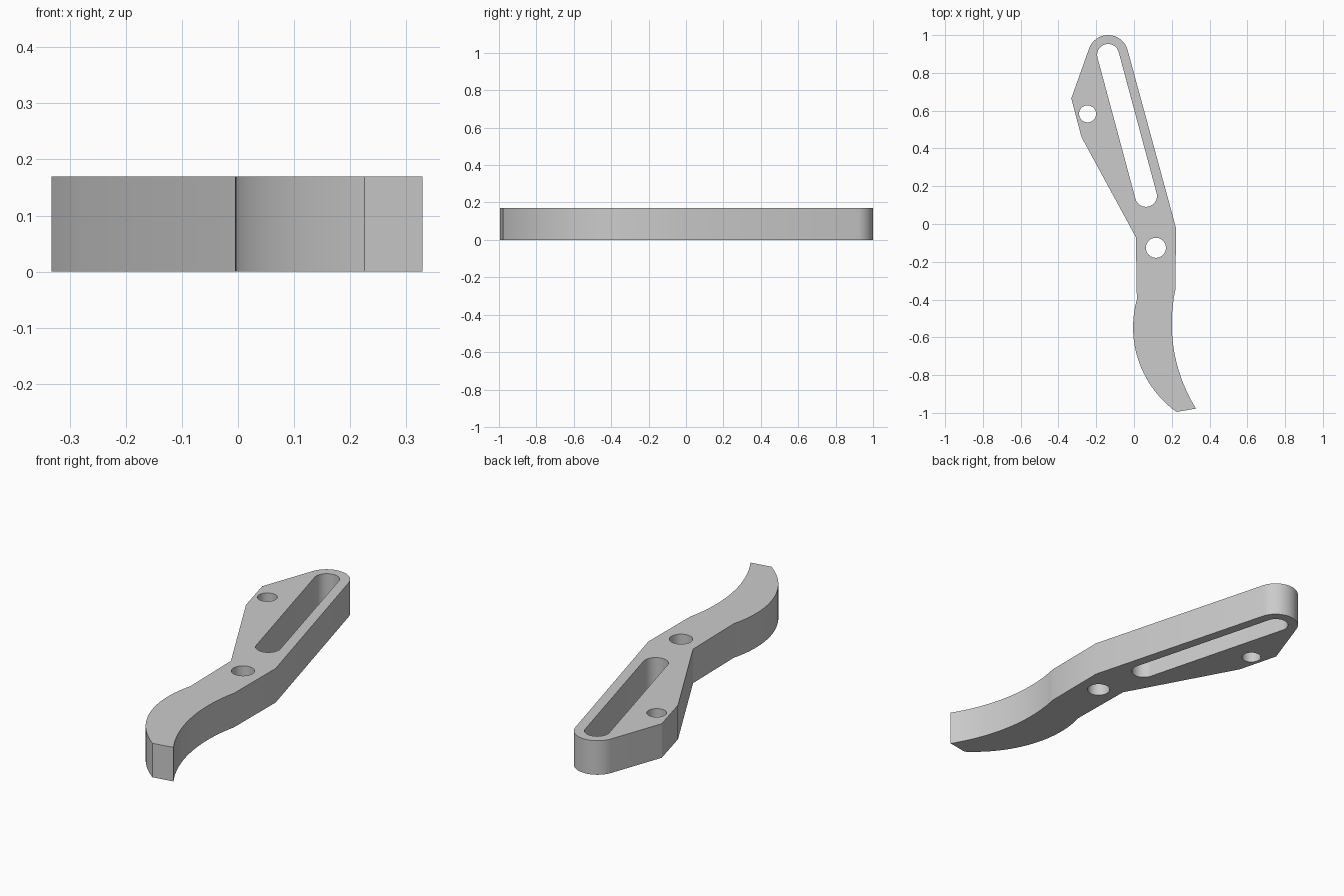
import bpy, bmesh
from math import cos, sin, radians, atan2, degrees

HEIGHT = 0.17

cube = bpy.data.objects.get("Cube")
if cube:
    bpy.data.objects.remove(cube, do_unlink=True)


def arc(cx, cy, r, start, end, steps):
    """Points along an arc, angles in degrees."""
    angles = [radians(start + (end - start) * i / steps) for i in range(steps + 1)]
    return [(cx + r * cos(a), cy + r * sin(a)) for a in angles]


def circle(cx, cy, r, steps=48):
    return arc(cx, cy, r, 0, 360, steps)[:-1]


def slot(a, b, r):
    """Rounded slot between two end centres."""
    heading = degrees(atan2(b[1] - a[1], b[0] - a[0]))
    return (arc(*a, r, heading + 90, heading + 270, 24)
            + arc(*b, r, heading - 90, heading + 90, 24))


# Outer profile: rounded head, angled shoulder, straight neck, curved tail
outline = arc(-0.137, 0.893, 0.107, 15, 160, 32)
outline += [(-0.332, 0.665), (-0.278, 0.46), (0.01, -0.07)]
outline += arc(0.546, -0.547, 0.551, 164.5, 234.4, 32)
outline += arc(1.05, -0.528, 0.85, 211.9, 167.6, 32)
outline += [(0.222, -0.02)]

# Openings through the plate
openings = [
    slot((-0.137, 0.895), (0.0635, 0.149), 0.058),
    circle(-0.246, 0.583, 0.045),
    circle(0.116, -0.126, 0.053),
]

# Filled profile extruded to full thickness
curve = bpy.data.curves.new("lever_arm", "CURVE")
curve.dimensions = "2D"
curve.fill_mode = "BOTH"
curve.extrude = HEIGHT / 2
for loop in [outline] + openings:
    spline = curve.splines.new("POLY")
    spline.points.add(len(loop) - 1)
    for point, (x, y) in zip(spline.points, loop):
        point.co = (x, y, 0, 1)
    spline.use_cyclic_u = True

arm = bpy.data.objects.new("lever_arm", curve)
bpy.context.collection.objects.link(arm)
bpy.ops.object.select_all(action="DESELECT")
arm.select_set(True)
bpy.context.view_layer.objects.active = arm
bpy.ops.object.convert(target="MESH")

# Weld the caps to the walls and rest the part on the ground
bm = bmesh.new()
bm.from_mesh(arm.data)
bmesh.ops.remove_doubles(bm, verts=bm.verts, dist=0.0005)
bmesh.ops.translate(bm, verts=bm.verts, vec=(0, 0, HEIGHT / 2))
bmesh.ops.recalc_face_normals(bm, faces=bm.faces)
bm.to_mesh(arm.data)
bm.free()

# Plain grey finish
grey = bpy.data.materials.new("plain_grey")
grey.use_nodes = True
colour = (0.6, 0.6, 0.6, 1)
grey.diffuse_color = colour
grey.node_tree.nodes["Principled BSDF"].inputs["Base Color"].default_value = colour
arm.data.materials.clear()
arm.data.materials.append(grey)

bpy.ops.object.shade_smooth_by_angle(angle=radians(20))
